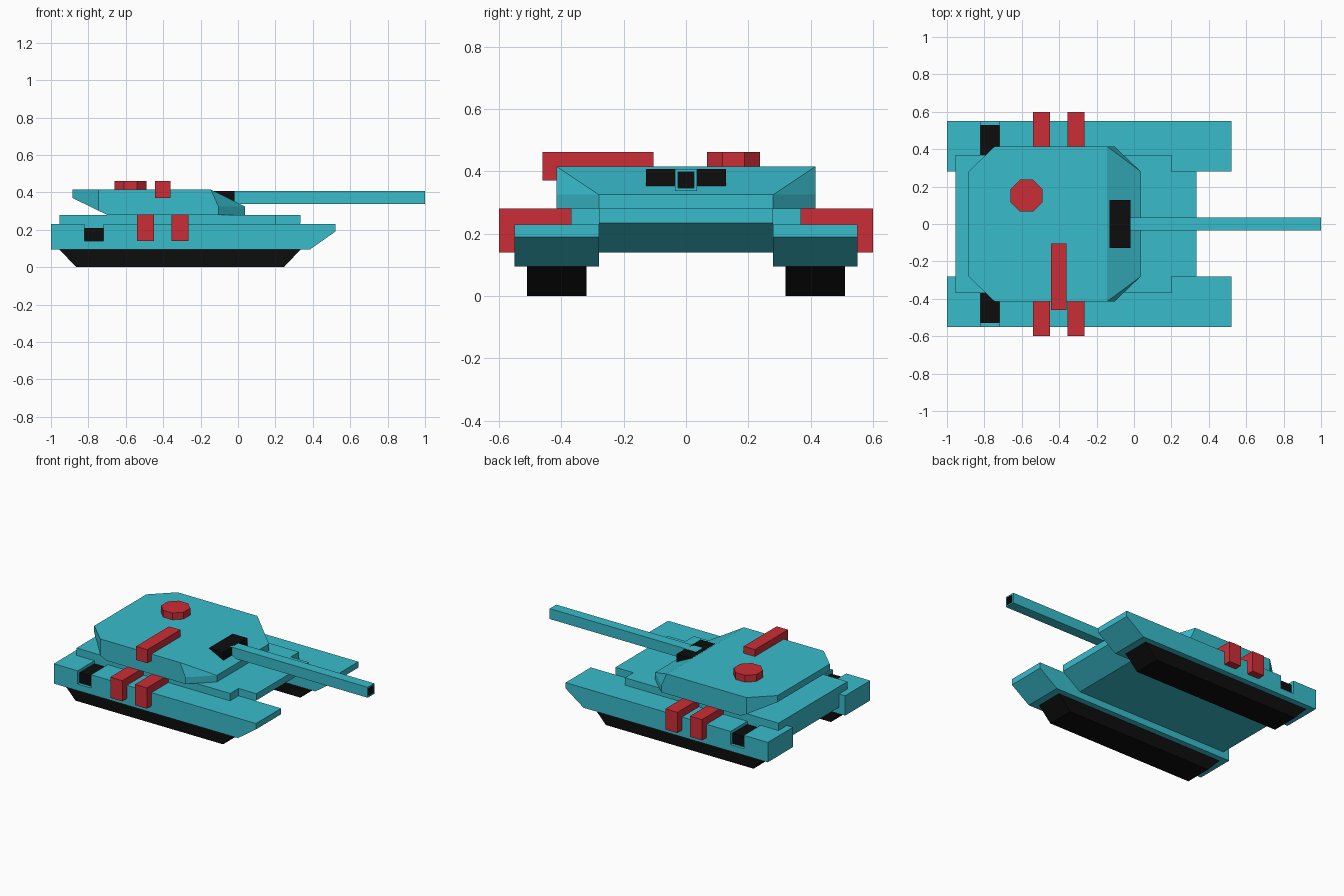
import bpy, bmesh, math

if "Cube" in bpy.data.objects:
    bpy.data.objects.remove(bpy.data.objects["Cube"])


def material(name, rgb):
    m = bpy.data.materials.new(name)
    m.diffuse_color = (*rgb, 1)
    m.use_nodes = True
    m.node_tree.nodes["Principled BSDF"].inputs["Base Color"].default_value = m.diffuse_color
    return m


TEAL = material("teal", (0.04, 0.50, 0.60))
RED = material("red", (0.60, 0.027, 0.037))
BLACK = material("black", (0.004, 0.004, 0.004))


def make(name, bm, mat, mirror=False):
    bmesh.ops.recalc_face_normals(bm, faces=bm.faces)
    me = bpy.data.meshes.new(name)
    bm.to_mesh(me)
    bm.free()
    me.materials.append(mat)
    ob = bpy.data.objects.new(name, me)
    bpy.context.collection.objects.link(ob)
    if mirror:
        add_mirror(ob)
    return ob


def add_mirror(ob):
    mod = ob.modifiers.new("mirror", "MIRROR")
    mod.use_axis = (False, True, False)
    mod.use_mirror_merge = False


def extrude(name, pts, axis, a, b, mat, mirror=False):
    """Extrude a 2D profile along 'x' (yz), 'y' (xz) or 'z' (xy) from a to b."""
    i = "xyz".index(axis)
    bm = bmesh.new()
    verts = []
    for p in pts:
        co = list(p)
        co.insert(i, a)
        verts.append(bm.verts.new(co))
    face = bm.faces.new(verts)
    res = bmesh.ops.extrude_face_region(bm, geom=[face])
    for v in res["geom"]:
        if isinstance(v, bmesh.types.BMVert):
            v.co[i] = b
    return make(name, bm, mat, mirror)


def box(name, x0, x1, y0, y1, z0, z1, mat, mirror=False):
    return extrude(name, [(x0, y0), (x1, y0), (x1, y1), (x0, y1)], "z", z0, z1, mat, mirror)


# Tracks
extrude("track", [(-0.865, 0), (0.245, 0), (0.335, 0.095), (-0.955, 0.095)],
        "y", 0.32, 0.51, BLACK, True)

# Fenders with a square notch holding a dark vent
fender = extrude("fender", [(-1, 0.095), (0.385, 0.095), (0.52, 0.19), (0.52, 0.23), (-1, 0.23)],
                 "y", 0.28, 0.55, TEAL)
cutter = box("notch_cutter", -0.82, -0.72, 0.37, 0.6, 0.14, 0.3, TEAL)
cutter.hide_render = True
cutter.hide_viewport = True
cut = fender.modifiers.new("notch", "BOOLEAN")
cut.operation = "DIFFERENCE"
cut.solver = "EXACT"
cut.object = cutter
add_mirror(fender)
box("vent", -0.82, -0.72, 0.37, 0.53, 0.14, 0.21, BLACK, True)

# Hull between the fenders, and the wider deck over them
extrude("hull", [(-0.955, 0.14), (0.2, 0.14), (0.335, 0.235), (0.335, 0.28), (-0.955, 0.28)],
        "y", -0.28, 0.28, TEAL)
box("deck_edge", -0.955, 0.2, 0.28, 0.37, 0.23, 0.28, TEAL, True)

# Turret: convex shell from half of its corner points
half = [(-0.145, 0.415, 0.415), (-0.745, 0.415, 0.415), (-0.885, 0.28, 0.415),
        (-0.885, 0.28, 0.37), (-0.745, 0.415, 0.302), (-0.70, 0.415, 0.28),
        (-0.105, 0.415, 0.28), (-0.105, 0.415, 0.325),
        (0.037, 0.28, 0.28), (0.037, 0.28, 0.325)]
bm = bmesh.new()
for x, y, z in half:
    for s in (1, -1):
        bm.verts.new((x, s * y, z))
bmesh.ops.convex_hull(bm, input=bm.verts)
bmesh.ops.dissolve_limit(bm, angle_limit=math.radians(1), verts=bm.verts, edges=bm.edges)
make("turret", bm, TEAL)

# Mantlet and gun barrel with a recessed dark muzzle
box("mantlet", -0.13, -0.02, -0.128, 0.128, 0.352, 0.408, BLACK)
barrel = box("barrel", -0.1, 1, -0.035, 0.035, 0.337, 0.408, TEAL)
barrel.data.materials.append(BLACK)
bm = bmesh.new()
bm.from_mesh(barrel.data)
end = max(bm.faces, key=lambda f: f.calc_center_median().x)
bmesh.ops.inset_region(bm, faces=[end], thickness=0.014)
res = bmesh.ops.extrude_discrete_faces(bm, faces=[end])
core = res["faces"][0]
bm.normal_update()
# open the muzzle: bridge the rim to the sunken face
for v in core.verts:
    v.co.x -= 0.03
rim = [e for e in bm.edges if e.is_boundary]
if rim:
    sides = bmesh.ops.bridge_loops(bm, edges=rim)["faces"]
else:
    sides = [f for e in core.edges for f in e.link_faces if f is not core]
for f in [core, *sides]:
    f.material_index = 1
bmesh.ops.recalc_face_normals(bm, faces=bm.faces)
bm.to_mesh(barrel.data)
bm.free()

# Red fittings: octagonal hatch, roof bar and fender straps
r = 0.085 / math.cos(math.pi / 8)
extrude("hatch", [(-0.575 + r * math.cos((k + 0.5) * math.pi / 4),
                   0.152 + r * math.sin((k + 0.5) * math.pi / 4)) for k in range(8)],
        "z", 0.41, 0.462, RED)
extrude("roof_bar", [(-0.105, 0.462), (-0.46, 0.462), (-0.46, 0.37), (-0.41, 0.37),
                     (-0.41, 0.41), (-0.105, 0.41)], "x", -0.445, -0.36, RED)
for n, x in enumerate((-0.54, -0.355)):
    extrude(f"strap_{n + 1}", [(0.368, 0.281), (0.6, 0.281), (0.6, 0.14), (0.545, 0.14),
                               (0.545, 0.225), (0.368, 0.225)], "x", x, x + 0.09, RED, True)
